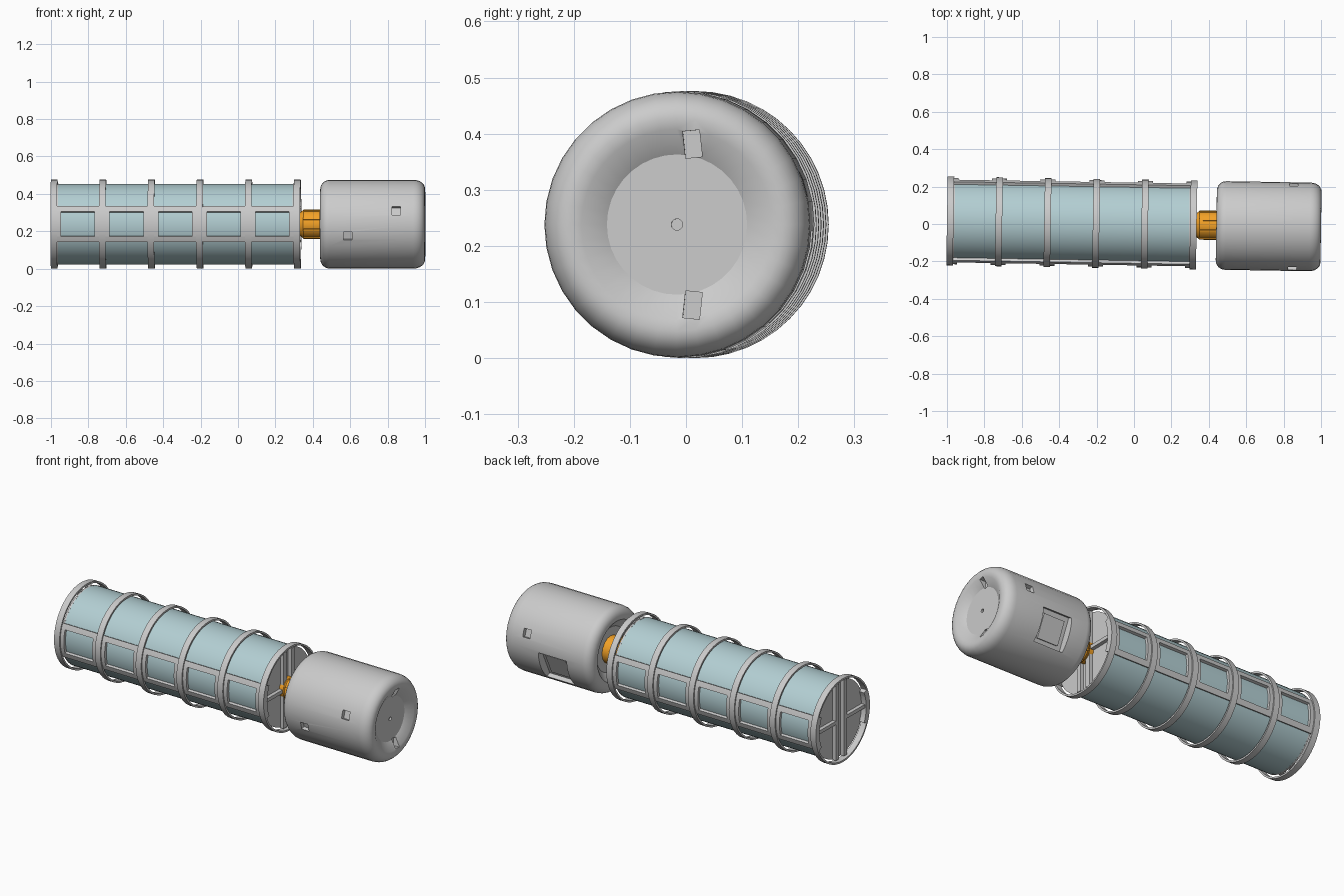
import bpy, bmesh
from math import radians, cos, sin, pi
from mathutils import Matrix

if "Cube" in bpy.data.objects:
    bpy.data.objects.remove(bpy.data.objects["Cube"])

ZC = 0.238                                   # height of the long axis
TILT = Matrix.Rotation(-0.0165, 4, 'Z')      # slight yaw of the whole model
parts = []


def material(name, col):
    m = bpy.data.materials.new(name)
    m.diffuse_color = (*col, 1)
    m.use_nodes = True
    m.node_tree.nodes["Principled BSDF"].inputs["Base Color"].default_value = m.diffuse_color
    return m


TEAL = material("pale_teal", (0.45, 0.62, 0.65))
ORANGE = material("orange", (0.9, 0.36, 0.02))


def finish(bm, name, mat=None, keep=True):
    bmesh.ops.remove_doubles(bm, verts=bm.verts, dist=1e-5)
    bmesh.ops.recalc_face_normals(bm, faces=bm.faces)
    me = bpy.data.meshes.new(name)
    bm.to_mesh(me)
    bm.free()
    ob = bpy.data.objects.new(name, me)
    bpy.context.collection.objects.link(ob)
    if mat:
        me.materials.append(mat)
    if keep:
        parts.append(ob)
    return ob


def sweep(bm, profile, n, a0=0.0, a1=2 * pi, closed=False):
    """Turn an (x, radius) profile about the long axis; partial arcs get end caps."""
    full = abs(a1 - a0 - 2 * pi) < 1e-6
    rows = [[bm.verts.new((x, r * cos(a), ZC + r * sin(a))) for x, r in profile]
            for a in (a0 + (a1 - a0) * i / n for i in range(n if full else n + 1))]
    pairs = list(zip(rows, rows[1:] + rows[:1])) if full else list(zip(rows, rows[1:]))
    m = len(profile)
    for ra, rb in pairs:
        for j in range(m if closed else m - 1):
            k = (j + 1) % m
            quad = [ra[j], ra[k]]
            if profile[k][1] > 0:
                quad.append(rb[k])
            if profile[j][1] > 0:
                quad.append(rb[j])
            if len(quad) > 2:
                bm.faces.new(quad)
    if not full:
        bm.faces.new(rows[0])
        bm.faces.new(rows[-1])


def block(x0, x1, r0, r1):
    return [(x0, r0), (x1, r0), (x1, r1), (x0, r1)]


def box(bm, centre, size, spin=0.0):
    """Box placed in axis coordinates, spun about the long axis."""
    mtx = (Matrix.Translation((0, 0, ZC)) @ Matrix.Rotation(spin, 4, 'X')
           @ Matrix.Translation(centre) @ Matrix.Diagonal((*size, 1)))
    bmesh.ops.create_cube(bm, size=1, matrix=mtx)


# Teal pressure hull
bm = bmesh.new()
sweep(bm, [(-0.965, 0), (-0.965, 0.216), (0.30, 0.216), (0.30, 0)], 48)
finish(bm, "hull", TEAL)

# Six hoops standing clear of the hull
hoops = [-0.9825 + 0.26 * i for i in range(6)]
for i, x in enumerate(hoops):
    bm = bmesh.new()
    sweep(bm, block(x - 0.0175, x + 0.0175, 0.228, 0.238), 48, closed=True)
    finish(bm, f"hoop_{i + 1}")

# Side window frames: two rails and cross plates on each side
for side, base in (("back", 0.0), ("front", pi)):
    bm = bmesh.new()
    for lo, hi in ((16.8, 24.6), (-24.6, -16.8)):
        sweep(bm, block(-1, 0.335, 0.205, 0.231), 2,
              base + radians(lo), base + radians(hi), True)
    for x in hoops:
        sweep(bm, block(max(x - 0.04, -1), min(x + 0.04, 0.335), 0.205, 0.231), 6,
              base - radians(16.8), base + radians(16.8), True)
    finish(bm, f"{side}_window_frame")

# End bulkheads with ribs
for name, x, d in (("rear", -0.965, -1), ("fore", 0.30, 1)):
    bm = bmesh.new()
    sweep(bm, [(x - 0.005, 0), (x - 0.005, 0.2165), (x + 0.005, 0.2165), (x + 0.005, 0)], 48)
    finish(bm, f"{name}_bulkhead")
    bm = bmesh.new()
    for s in (-1, 1):
        box(bm, (x + d * 0.013, s * 0.035, 0), (0.026, 0.028, 0.43))
        box(bm, (x + d * 0.013, s * 0.13, 0), (0.026, 0.17, 0.02))
    finish(bm, f"{name}_bulkhead_ribs")

# Orange neck with ribs
bm = bmesh.new()
sweep(bm, [(0.30, 0), (0.30, 0.06), (0.33, 0.06), (0.35, 0.077), (0.50, 0.077), (0.50, 0)], 16)
finish(bm, "neck", ORANGE)
bm = bmesh.new()
for i in range(8):
    box(bm, (0.395, 0.077, 0), (0.09, 0.01, 0.012), i * pi / 4 + pi / 8)
finish(bm, "neck_ribs", ORANGE)

# Capsule with rounded shoulders and dished ends
R = 0.237
ts = [radians(90 * i / 6) for i in range(7)]
left = [(0.49 - 0.05 * cos(t), R - 0.05 + 0.05 * sin(t)) for t in ts]
right = [(0.94 + 0.06 * sin(t), R - 0.047 + 0.047 * cos(t)) for t in ts]
bm = bmesh.new()
sweep(bm, [(0.48, 0), (0.48, 0.125), (0.441, 0.17)] + left + right
      + [(0.998, 0.17), (0.97, 0.125), (0.97, 0.01), (0.96, 0.01), (0.96, 0)], 36)
capsule = finish(bm, "capsule")

# Cutters: small ports, large hatch, end notches
bm = bmesh.new()
for x, a in ((0.85, 17.8), (0.85, 180 - 17.8), (0.59, 180 + 15.5)):
    box(bm, (x, R, 0), (0.046, 0.045, 0.046), radians(a))
box(bm, (0.68, R, 0), (0.18, 0.09, 0.18), radians(-25))
for s in (-1, 1):
    box(bm, (0.99, 0.042, s * 0.14), (0.06, 0.03, 0.048), s * 0.1)
cutter = finish(bm, "port_cutter", keep=False)
cutter.hide_render = True
mod = capsule.modifiers.new("ports", 'BOOLEAN')
mod.operation, mod.solver, mod.object = 'DIFFERENCE', 'EXACT', cutter
bpy.context.view_layer.objects.active = capsule
bpy.ops.object.modifier_apply(modifier=mod.name)
bpy.data.objects.remove(cutter)

# Hatch panel inside the recess
bm = bmesh.new()
box(bm, (0.68, 0.192, 0), (0.13, 0.02, 0.13), radians(-25))
finish(bm, "hatch_panel")

# Yaw everything and shade
for ob in parts:
    ob.data.transform(TILT)
bpy.ops.object.select_all(action='DESELECT')
for ob in parts:
    ob.select_set(True)
bpy.context.view_layer.objects.active = capsule
bpy.ops.object.shade_smooth_by_angle(angle=radians(30))
